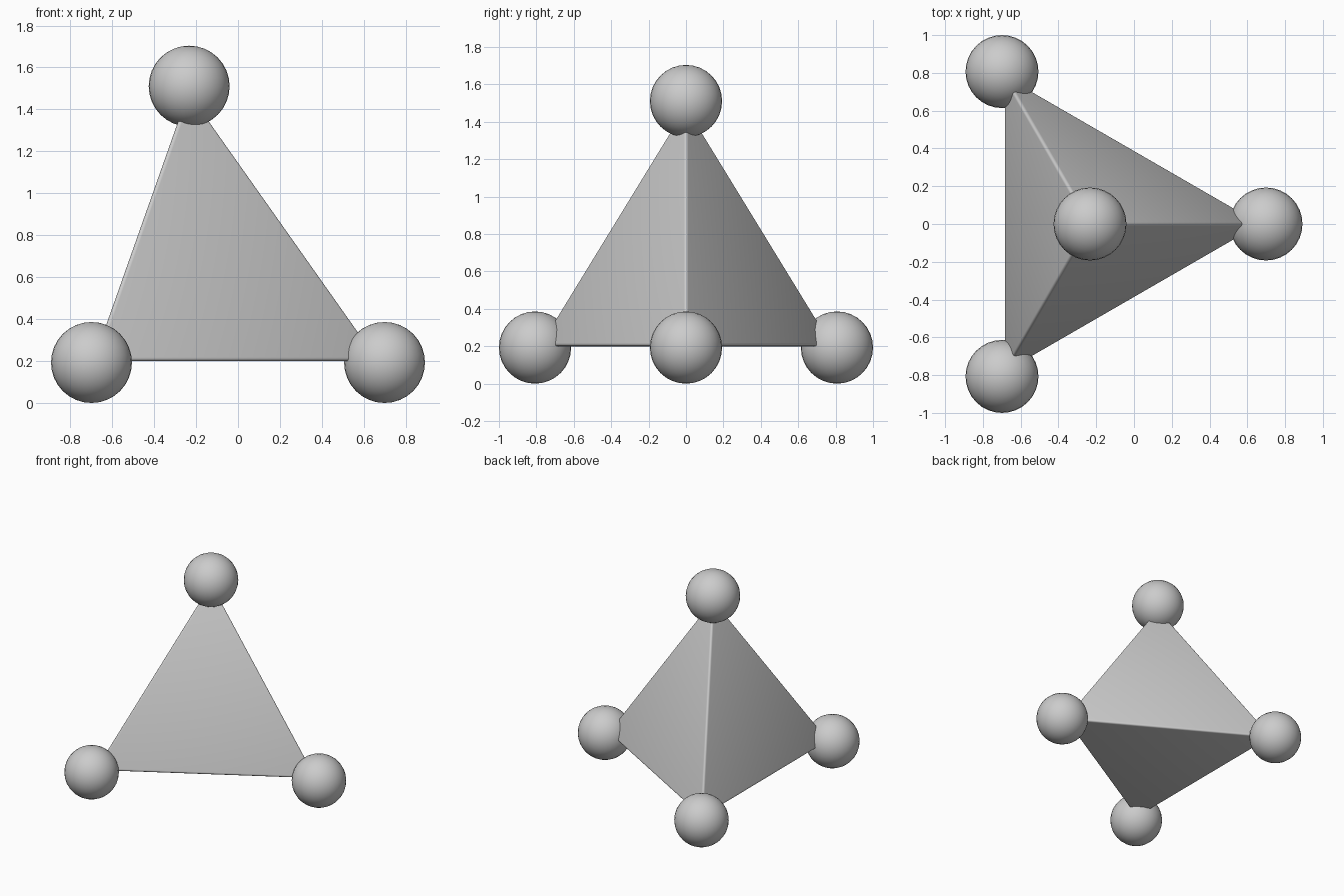
import bpy, bmesh, math
from mathutils import Vector

if "Cube" in bpy.data.objects:
    bpy.data.objects.remove(bpy.data.objects["Cube"])

R = 0.193                 # ball radius
H = 1 - R                 # half edge of the tetrahedron
BX = H * math.sqrt(3) / 2
APEX_X = -BX + H / math.sqrt(3)
HEIGHT = 2 * H * math.sqrt(2 / 3)
corners = [Vector(c) for c in (
    (BX, 0, R), (-BX, H, R), (-BX, -H, R), (APEX_X, 0, R + HEIGHT))]
centre = sum(corners, Vector()) / 4

# Tetrahedron body, very slightly inset, with softly rounded edges
bm = bmesh.new()
for c in corners:
    bm.verts.new(centre + (c - centre) * 0.98)
bmesh.ops.convex_hull(bm, input=bm.verts[:])
bmesh.ops.recalc_face_normals(bm, faces=bm.faces[:])
bmesh.ops.bevel(bm, geom=bm.edges[:], offset=0.02, segments=4,
                profile=0.5, affect='EDGES')
mesh = bpy.data.meshes.new("pyramid_body")
bm.to_mesh(mesh)
bm.free()
body = bpy.data.objects.new("pyramid_body", mesh)
bpy.context.collection.objects.link(body)
mesh.shade_smooth()

# Ball on every corner
for name, c in zip(("right_ball", "back_ball", "front_ball", "top_ball"), corners):
    bpy.ops.mesh.primitive_uv_sphere_add(segments=32, ring_count=16, radius=R, location=c)
    ball = bpy.context.object
    ball.name = name
    bpy.ops.object.shade_smooth()
